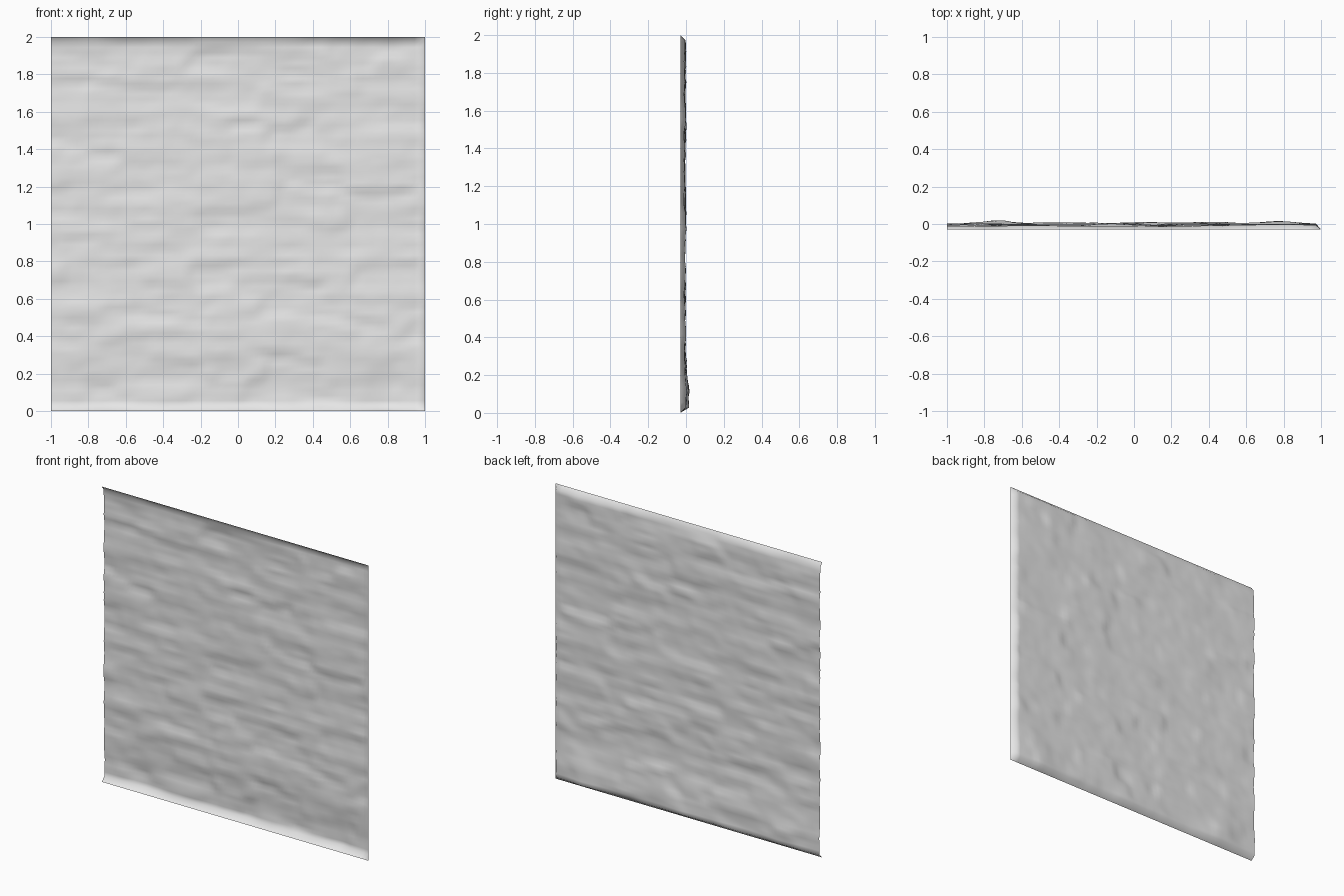
import bpy
import bmesh
import math
import random
from mathutils import Vector, noise

random.seed(7)
if "Cube" in bpy.data.objects:
    bpy.data.objects.remove(bpy.data.objects["Cube"], do_unlink=True)

CELLS = 72
RIM_Y = -0.03

# Single pale stone colour
stone = bpy.data.materials.new("pale_stone")
stone.use_nodes = True
stone.diffuse_color = (0.8, 0.8, 0.8, 1)
stone.node_tree.nodes["Principled BSDF"].inputs["Base Color"].default_value = (0.8, 0.8, 0.8, 1)


def step(t):
    t = max(0.0, min(1.0, t))
    return t * t * (3 - 2 * t)


# Irregular courses, each split into stones: (left, right, bottom, top, depth, tilt)
stones = []
z = -0.05
while z < 2.1:
    height = random.uniform(0.075, 0.125)
    x = -1.1 - random.random() * 0.3
    while x < 1.1:
        width = random.uniform(0.16, 0.42)
        stones.append((x, x + width, z, z + height,
                       random.uniform(-0.006, 0.005), random.uniform(-0.005, 0.005)))
        x += width
    z += height

# Strong ledges with a hollow under them: (x, z, half length)
ledges = [(-0.6, 0.56, 0.12), (-0.58, 1.18, 0.14), (-0.73, 0.13, 0.08), (-0.88, 1.43, 0.08),
          (-0.72, 1.39, 0.1), (-0.88, 1.79, 0.12), (0.03, 1.55, 0.08), (0.35, 1.54, 0.06),
          (-0.04, 0.22, 0.08), (-0.85, 0.93, 0.12), (0.2, 0.32, 0.12), (0.72, 0.46, 0.1)]


def stone_face(x, z):
    # Ragged joints come from warping the position before finding the stone
    wx = x + 0.05 * noise.noise(Vector((x * 4, 3.1, z * 9)))
    wz = z + 0.05 * noise.noise(Vector((x * 2.5, 8.7, z * 3)))
    total = weight = 0.0
    for left, right, low, high, depth, tilt in stones:
        edge_x = min(wx - left, right - wx)
        edge_z = min(wz - low, high - wz)
        if edge_x > -0.03 and edge_z > -0.02:
            w = step((edge_x + 0.03) / 0.06) * step((edge_z + 0.02) / 0.04)
            slope = tilt * ((wz - low) / (high - low) - 0.5)
            groove = 0.005 * (1 - step(edge_z / 0.025)) * (0.5 + noise.noise(Vector((x * 5, 0, z * 5))))
            total += w * (depth + slope + groove)
            weight += w
    return total / weight if weight else 0.0


def relief(x, z):
    y = -0.007 + stone_face(x, z)
    y += 0.004 * noise.noise(Vector((x * 5, 1.3, z * 8)))
    y += 0.002 * noise.noise(Vector((x * 14, 5.2, z * 20)))
    for lx, lz, half in ledges:
        along = step(1.4 - abs(x - lx) / half)
        if along > 0:
            y += 0.009 * along * math.exp(-((z - lz + 0.02) / 0.028) ** 2)
    # Keep the wall shallow, then let the foot of the wall sink back
    y = min(y, 0.003 + 0.25 * (y - 0.003))
    foot = 0.009 + 0.012 * math.exp(-((x + 0.72) / 0.14) ** 2)
    foot += 0.006 * math.exp(-((x + 0.05) / 0.16) ** 2)
    foot += 0.011 * math.exp(-((x - 0.82) / 0.14) ** 2)
    return min(0.03, y + foot * step((0.34 - z) / 0.24))


# Relief sheet: three edges pinned forward, the fourth follows the stones
bm = bmesh.new()
grid = []
for j in range(CELLS + 1):
    row = []
    for i in range(CELLS + 1):
        x = -1 + 2 * i / CELLS
        z = 2 * j / CELLS
        pinned = j in (0, CELLS) or i == CELLS
        row.append(bm.verts.new((x, RIM_Y if pinned else relief(x, z), z)))
    grid.append(row)
for low, high in zip(grid, grid[1:]):
    for i in range(CELLS):
        face = bm.faces.new((low[i], low[i + 1], high[i + 1], high[i]))
        face.smooth = True

mesh = bpy.data.meshes.new("stone_wall_panel")
bm.to_mesh(mesh)
bm.free()
mesh.materials.append(stone)
wall = bpy.data.objects.new("stone_wall_panel", mesh)
bpy.context.collection.objects.link(wall)
